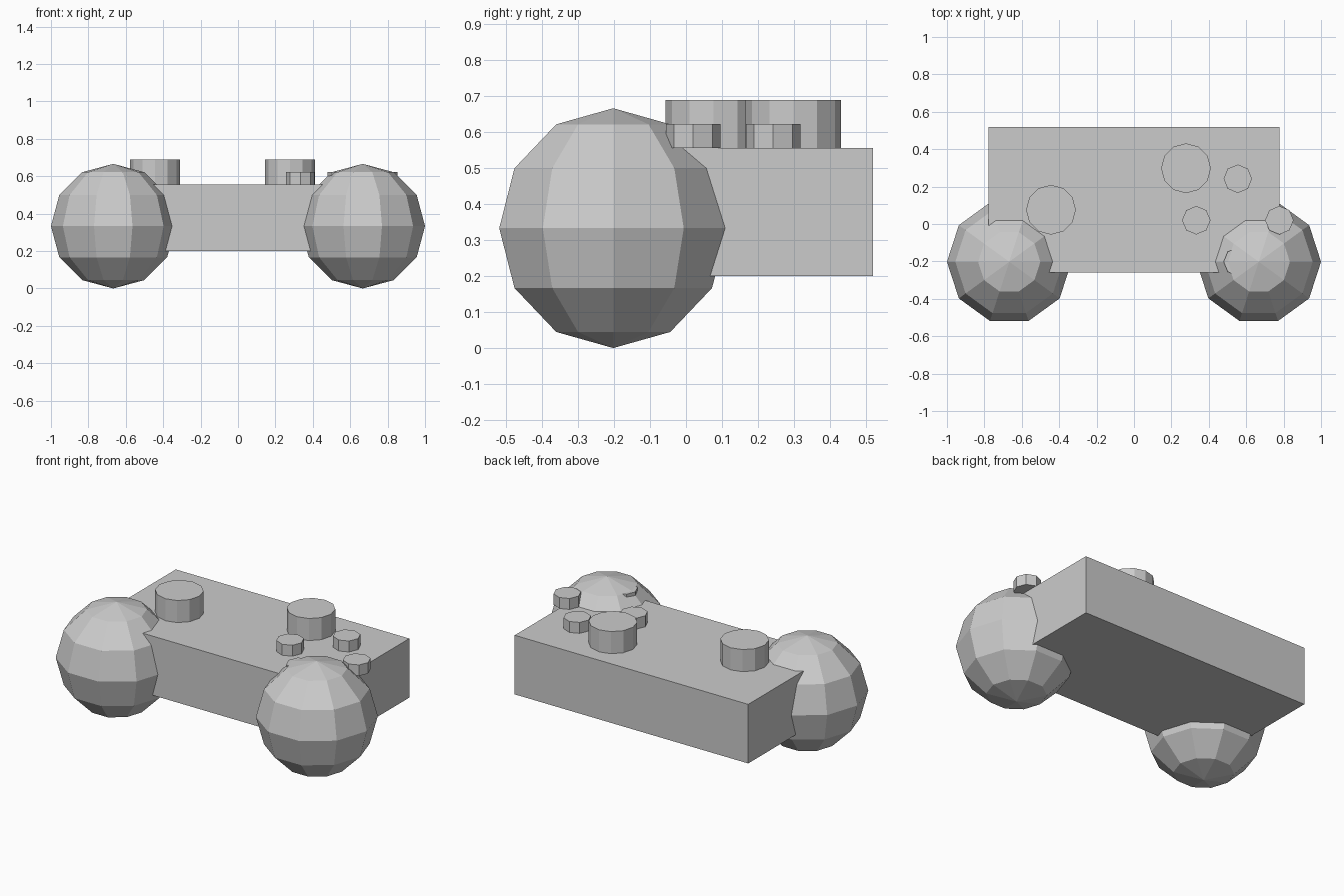
import bpy, bmesh, math
from mathutils import Matrix, Vector

if "Cube" in bpy.data.objects:
    bpy.data.objects.remove(bpy.data.objects["Cube"])

grey = bpy.data.materials.new("plain_grey")
grey.diffuse_color = (0.6, 0.6, 0.6, 1)
grey.use_nodes = True
grey.node_tree.nodes["Principled BSDF"].inputs["Base Color"].default_value = grey.diffuse_color


def finish(name, bm, location):
    bmesh.ops.recalc_face_normals(bm, faces=bm.faces[:])
    mesh = bpy.data.meshes.new(name)
    bm.to_mesh(mesh)
    bm.free()
    mesh.materials.append(grey)
    obj = bpy.data.objects.new(name, mesh)
    obj.location = location
    bpy.context.collection.objects.link(obj)
    return obj


def ball(name, location, radius, segments=10, rings=6):
    # half-circle profile spun about z, so a corner points along +x
    bm = bmesh.new()
    verts = []
    for i in range(rings + 1):
        a = math.pi * i / rings
        verts.append(bm.verts.new((radius * math.sin(a), 0, radius * math.cos(a))))
    edges = [bm.edges.new(pair) for pair in zip(verts, verts[1:])]
    bmesh.ops.spin(bm, geom=verts + edges, cent=(0, 0, 0), axis=(0, 0, 1),
                   angle=2 * math.pi, steps=segments)
    bmesh.ops.remove_doubles(bm, verts=bm.verts[:], dist=0.0005)
    return finish(name, bm, location)


def button(name, x, y, radius, top, sides):
    bm = bmesh.new()
    bottom = BODY_TOP
    bmesh.ops.create_cone(bm, cap_ends=True, segments=sides, radius1=radius,
                          radius2=radius, depth=top - bottom)
    return finish(name, bm, (x, y, (top + bottom) / 2))


# main body
BODY_BOTTOM, BODY_TOP = 0.2, 0.556
bm = bmesh.new()
bmesh.ops.create_cube(bm, size=1)
bmesh.ops.scale(bm, vec=Vector((1.556, 0.778, BODY_TOP - BODY_BOTTOM)), verts=bm.verts[:])
finish("body", bm, (0, 0.13, (BODY_BOTTOM + BODY_TOP) / 2))

# round hand grips
for side, x in (("left", -0.667), ("right", 0.667)):
    ball(side + "_grip", (x, -0.202, 0.333), 0.333)

# large thumb knobs
button("left_knob", -0.444, 0.076, 0.133, 0.689, 12)
button("right_knob", 0.278, 0.298, 0.133, 0.689, 12)

# four small buttons in a diamond
for i in range(4):
    a = i * math.pi / 2
    button(f"small_button_{i + 1}", 0.555 + 0.222 * math.cos(a),
           0.02 + 0.222 * math.sin(a), 0.076, 0.622, 8)
